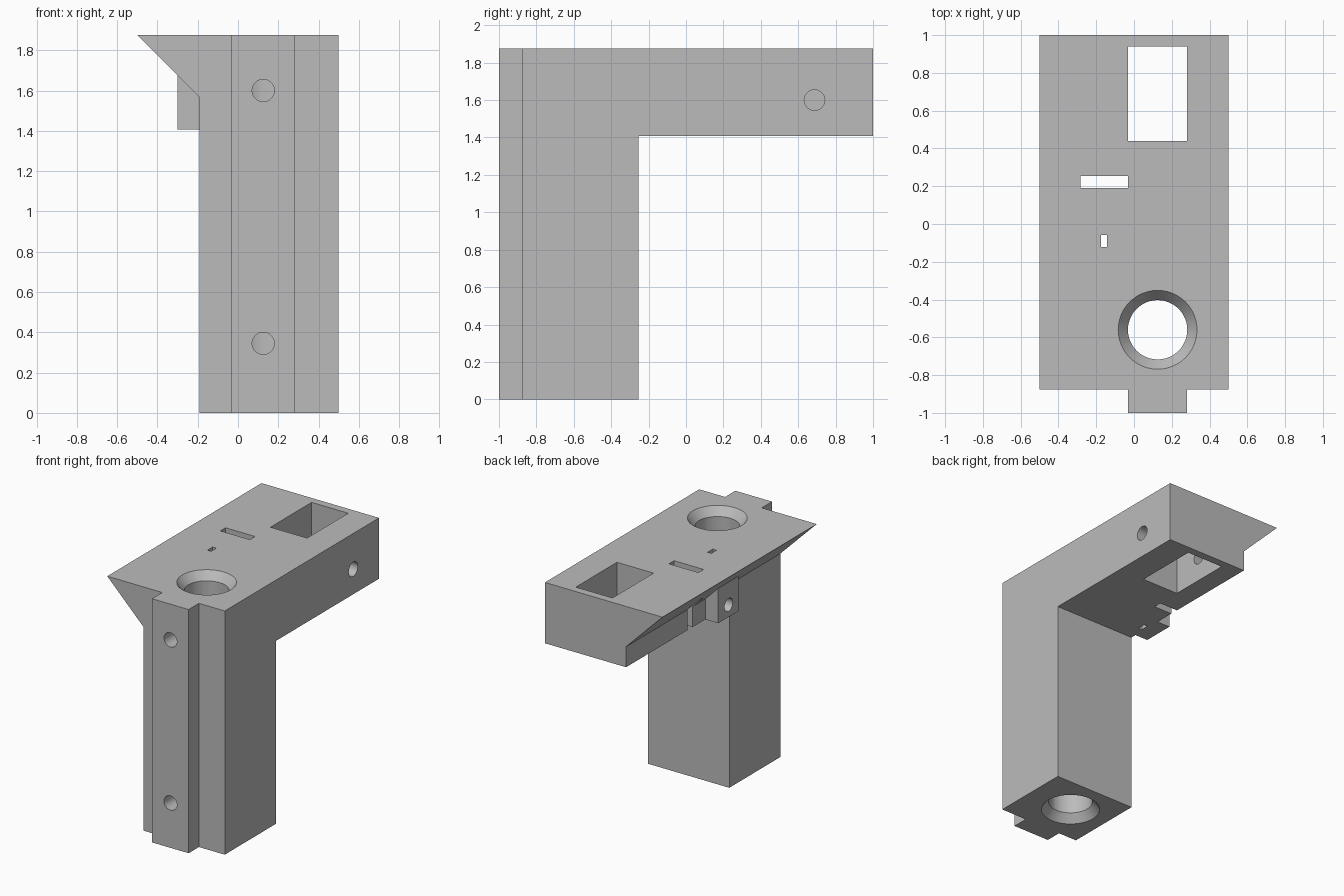
import bpy
from math import pi

if "Cube" in bpy.data.objects:
    bpy.data.objects.remove(bpy.data.objects["Cube"], do_unlink=True)

grey = bpy.data.materials.new("plain grey")
grey.use_nodes = True
grey.diffuse_color = (0.5, 0.5, 0.5, 1)
grey.node_tree.nodes["Principled BSDF"].inputs["Base Color"].default_value = (0.5, 0.5, 0.5, 1)


def finish(ob, name):
    ob.name = name
    ob.data.materials.append(grey)
    return ob


def box(name, x, y, z):
    """Box from (min, max) pairs."""
    bpy.ops.mesh.primitive_cube_add(size=1, location=[sum(p) / 2 for p in (x, y, z)])
    ob = bpy.context.object
    ob.scale = [p[1] - p[0] for p in (x, y, z)]
    bpy.ops.object.transform_apply(location=True, rotation=True, scale=True)
    return finish(ob, name)


def rod(name, loc, r, depth, axis="z", sides=48, r2=None):
    """Cylinder or cone centred at loc along an axis."""
    rot = {"x": (0, pi / 2, 0), "y": (pi / 2, 0, 0), "z": (0, 0, 0)}[axis]
    bpy.ops.mesh.primitive_cone_add(vertices=sides, radius1=r, radius2=r if r2 is None else r2,
                                    depth=depth, location=loc, rotation=rot)
    bpy.ops.object.transform_apply(location=True, rotation=True, scale=True)
    return finish(bpy.context.object, name)


def extrude_y(name, profile, y0, y1):
    """Prism from an (x, z) outline."""
    n = len(profile)
    verts = [(x, y, z) for y in (y0, y1) for x, z in profile]
    faces = [list(range(n)), list(range(2 * n - 1, n - 1, -1))]
    faces += [[(i + 1) % n, i, i + n, (i + 1) % n + n] for i in range(n)]
    mesh = bpy.data.meshes.new(name)
    mesh.from_pydata(verts, [], faces)
    ob = bpy.data.objects.new(name, mesh)
    bpy.context.collection.objects.link(ob)
    return finish(ob, name)


def boolean(target, tool, operation):
    mod = target.modifiers.new(operation, "BOOLEAN")
    mod.operation, mod.solver, mod.object = operation, "EXACT", tool
    bpy.context.view_layer.objects.active = target
    bpy.ops.object.modifier_apply(modifier=mod.name)
    bpy.data.objects.remove(tool, do_unlink=True)


TOP, ARM = 1.875, 1.407
BX, BY = 0.125, -0.56          # bore centre
HOLE = 0.055

# Column and arm share one outline with a sloped overhang
body = extrude_y("bracket_body", [(-0.5, TOP), (-0.19, 1.565), (-0.19, 0), (0.5, 0), (0.5, TOP)],
                 -0.875, 1)
boolean(body, box("arm_clearance", (-1, 1), (-0.255, 2), (-1, ARM)), "DIFFERENCE")

# Front rail and side screw block
boolean(body, box("front_rail", (-0.032, 0.28), (-1, -0.8), (0, TOP)), "UNION")
boolean(body, extrude_y("screw_block", [(-0.3, ARM), (-0.1, ARM), (-0.1, 1.7), (-0.275, 1.7),
                                        (-0.3, 1.675)], -0.21, 0.037), "UNION")

cutters = [
    # Bore with a chamfer at each end
    rod("bore", (BX, BY, 1), 0.157, 3),
    rod("top_chamfer", (BX, BY, TOP - 0.02), 0.142, 0.06 + 0.06, r2=0.262 - 0.02),
    rod("bottom_chamfer", (BX, BY, 0.02), 0.242, 0.12, r2=0.142),
    # Openings through the arm
    box("square_opening", (-0.032, 0.28), (0.44, 0.94), (1, 2)),
    box("long_slot", (-0.283, -0.032), (0.19, 0.253), (1, 2)),
    box("nut_slot", (-0.175, -0.143), (-0.122, -0.058), (1, 2)),
    # Screw holes in the arm and the side block
    rod("arm_screw_hole", (0.24, 0.687, 1.6), HOLE, 0.7, "x"),
    rod("block_screw_hole", (-0.25, -0.09, 1.5), 0.05, 0.36, "x"),
]
# Front screw holes with nut recesses inside the bore
for z in (0.345, 1.6):
    cutters.append(rod("front_screw_hole", (BX, -0.9, z), HOLE, 0.5, "y"))
    cutters.append(rod("nut_recess", (BX, -0.69, z), 0.11, 0.13, "y", sides=6))
for cutter in cutters:
    boolean(body, cutter, "DIFFERENCE")

bpy.ops.object.select_all(action="DESELECT")
body.select_set(True)
bpy.context.view_layer.objects.active = body
bpy.ops.object.shade_smooth_by_angle(angle=pi / 6)
